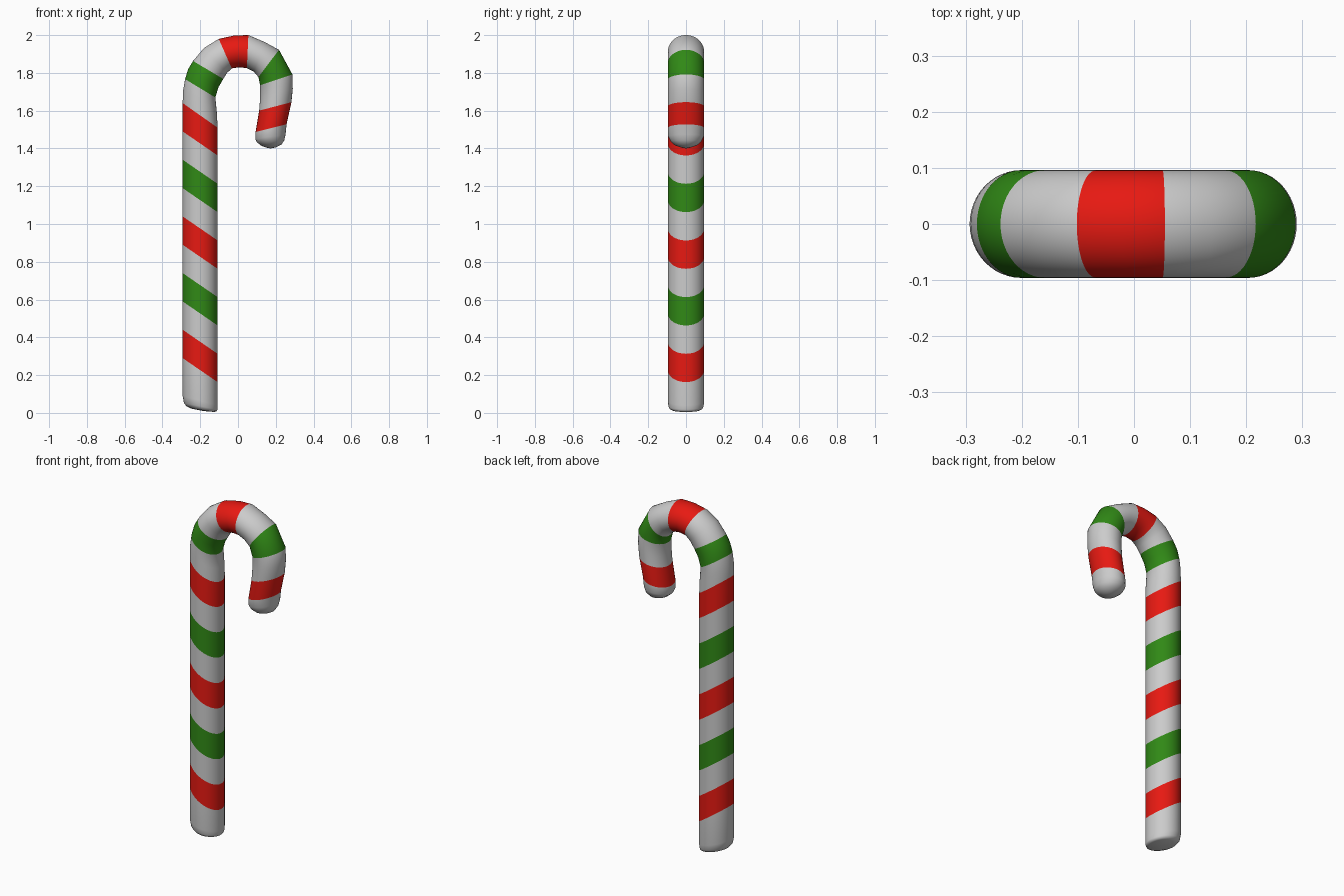
import bpy, bmesh, math

SIDES = 48
R = 0.096
W, RED, GREEN = 0, 1, 2

# rings: outer x, outer z, inner x, inner z, half width in y, colour of the band that follows
rings = [
    # rounded foot
    (-0.245, 0.022, -0.125, 0.005, 0.070, W),
    (-0.272, 0.034, -0.112, 0.009, 0.086, W),
    (-0.286, 0.052, -0.109, 0.018, 0.093, W),
    (-0.293, 0.090, -0.108, 0.040, R, W),
]
# straight shaft: slanted stripes at an even pitch
cycle = [RED, W, GREEN, W]
for i in range(9):
    z = 0.29 + 0.15 * i
    rings.append((-0.293, z, -0.108, z - 0.127, R, cycle[i % 4]))
rings += [
    (-0.293, 1.640, -0.108, 1.510, R, W),
    # hook
    (-0.291, 1.705, -0.112, 1.590, R, W),
    (-0.280, 1.767, -0.120, 1.670, R, GREEN),
    (-0.264, 1.820, -0.103, 1.725, R, GREEN),
    (-0.238, 1.863, -0.078, 1.768, R, W),
    (-0.180, 1.932, -0.058, 1.800, R, W),
    (-0.102, 1.980, -0.033, 1.824, R, RED),
    (-0.020, 1.998, 0.008, 1.830, R, RED),
    (0.055, 2.000, 0.047, 1.825, R, W),
    (0.140, 1.964, 0.083, 1.807, R, W),
    (0.217, 1.922, 0.108, 1.778, R, GREEN),
    (0.288, 1.792, 0.117, 1.735, R, W),
    (0.290, 1.715, 0.117, 1.665, R, W),
    (0.283, 1.645, 0.112, 1.600, R, RED),
    (0.257, 1.528, 0.093, 1.487, R, W),
    # rounded tip
    (0.252, 1.475, 0.092, 1.450, 0.094, W),
    (0.245, 1.443, 0.100, 1.433, 0.082, W),
    (0.230, 1.420, 0.122, 1.415, 0.060, W),
    (0.200, 1.406, 0.148, 1.405, 0.028, W),
]

# sweep elliptical rings into one tube
bm = bmesh.new()
loops = []
for ox, oz, ix, iz, hy, _ in rings:
    loop = []
    for k in range(SIDES):
        a = 2 * math.pi * k / SIDES
        c, s = math.cos(a), math.sin(a)
        loop.append(bm.verts.new(((ox + ix) / 2 + (ox - ix) / 2 * c, hy * s,
                                  (oz + iz) / 2 + (oz - iz) / 2 * c)))
    loops.append(loop)
for i in range(len(loops) - 1):
    for k in range(SIDES):
        n = (k + 1) % SIDES
        f = bm.faces.new((loops[i][k], loops[i][n], loops[i + 1][n], loops[i + 1][k]))
        f.material_index = rings[i][5]

# close the foot and the tip with fans
for loop, centre in ((loops[0], (-0.185, 0, 0.010)), (loops[-1], (0.173, 0, 1.400))):
    v = bm.verts.new(centre)
    for k in range(SIDES):
        bm.faces.new((loop[k], loop[(k + 1) % SIDES], v))

bmesh.ops.recalc_face_normals(bm, faces=bm.faces)
for f in bm.faces:
    f.smooth = True
mesh = bpy.data.meshes.new("candy_cane")
bm.to_mesh(mesh)
bm.free()

# stripe colours
for name, col in (("white", (0.8, 0.8, 0.8, 1)), ("red", (0.8, 0.01, 0.006, 1)),
                  ("green", (0.03, 0.25, 0.008, 1))):
    m = bpy.data.materials.new(name)
    m.diffuse_color = col
    mesh.materials.append(m)

cane = bpy.data.objects.new("candy_cane", mesh)
bpy.context.collection.objects.link(cane)
